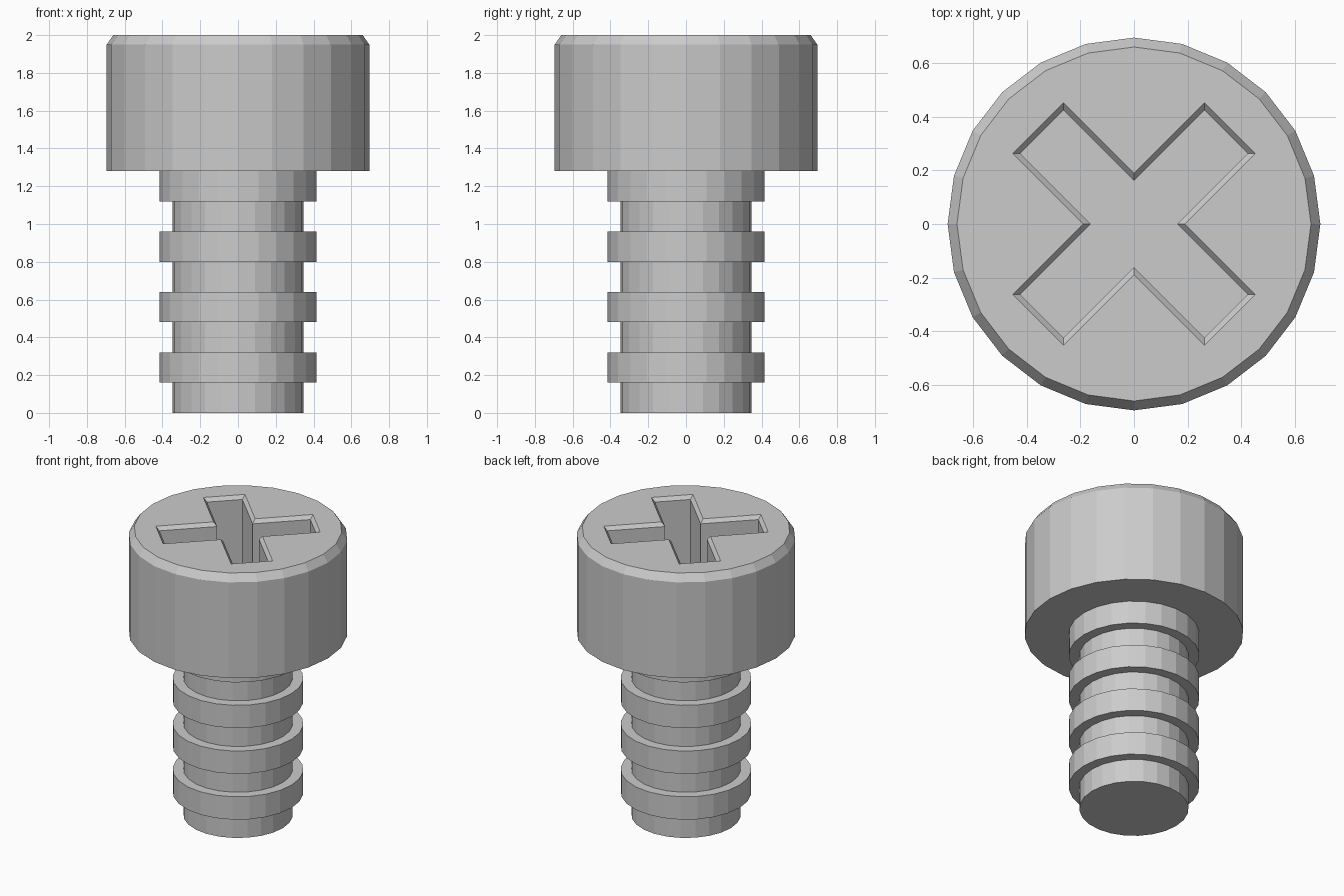
import bpy
import bmesh
from math import pi
from mathutils import Vector, Matrix

default = bpy.data.objects.get("Cube")
if default:
    bpy.data.objects.remove(default, do_unlink=True)

SIDES = 24
grey = bpy.data.materials.new("plain grey")
grey.use_nodes = True
grey.diffuse_color = (0.6, 0.6, 0.6, 1)
grey.node_tree.nodes["Principled BSDF"].inputs["Base Color"].default_value = (0.6, 0.6, 0.6, 1)


def loft(name, loops):
    """Skin a stack of equal-length point loops and cap both ends."""
    bm = bmesh.new()
    rings = [[bm.verts.new(p) for p in loop] for loop in loops]
    count = len(rings[0])
    for low, high in zip(rings, rings[1:]):
        for i in range(count):
            j = (i + 1) % count
            bm.faces.new((low[i], low[j], high[j], high[i]))
    bm.faces.new(rings[0][::-1])
    bm.faces.new(rings[-1])
    bmesh.ops.recalc_face_normals(bm, faces=bm.faces)
    mesh = bpy.data.meshes.new(name)
    bm.to_mesh(mesh)
    bm.free()
    mesh.materials.append(grey)
    obj = bpy.data.objects.new(name, mesh)
    bpy.context.collection.objects.link(obj)
    return obj


def circle(radius, z):
    return [Matrix.Rotation(2 * pi * i / SIDES, 3, "Z") @ Vector((radius, 0, z))
            for i in range(SIDES)]


def cross(half, reach, z):
    """Diagonal cross outline: three points for each arm."""
    arm = [(half, -half), (reach, -half), (reach, half)]
    return [Matrix.Rotation(pi / 4 + k * pi / 2, 3, "Z") @ Vector((x, y, z))
            for k in range(4) for x, y in arm]


# Shaft with four square-edged ridges
STEP, CORE, RIDGE = 0.16, 0.347, 0.415
profile = [(CORE, 0)]
for k in range(4):
    low = STEP * (2 * k + 1)
    high = low + STEP
    profile += [(CORE, low), (RIDGE, low), (RIDGE, high)]
    if k < 3:
        profile.append((CORE, high))
loft("ridged_shaft", [circle(r, z) for r, z in profile])

# Head with chamfered rim
head = loft("head", [circle(0.695, 1.28), circle(0.695, 1.95), circle(0.66, 2)])

# Cross-shaped driver recess with chamfered mouth
cutter = loft("recess_cutter", [cross(0.114, 0.486, 1.45), cross(0.114, 0.486, 1.975),
                                cross(0.154, 0.526, 2.025)])
cutter.hide_render = True
cut = head.modifiers.new("driver_recess", "BOOLEAN")
cut.operation = "DIFFERENCE"
cut.solver = "EXACT"
cut.object = cutter
bpy.context.view_layer.objects.active = head
bpy.ops.object.modifier_apply(modifier=cut.name)
bpy.data.objects.remove(cutter, do_unlink=True)
